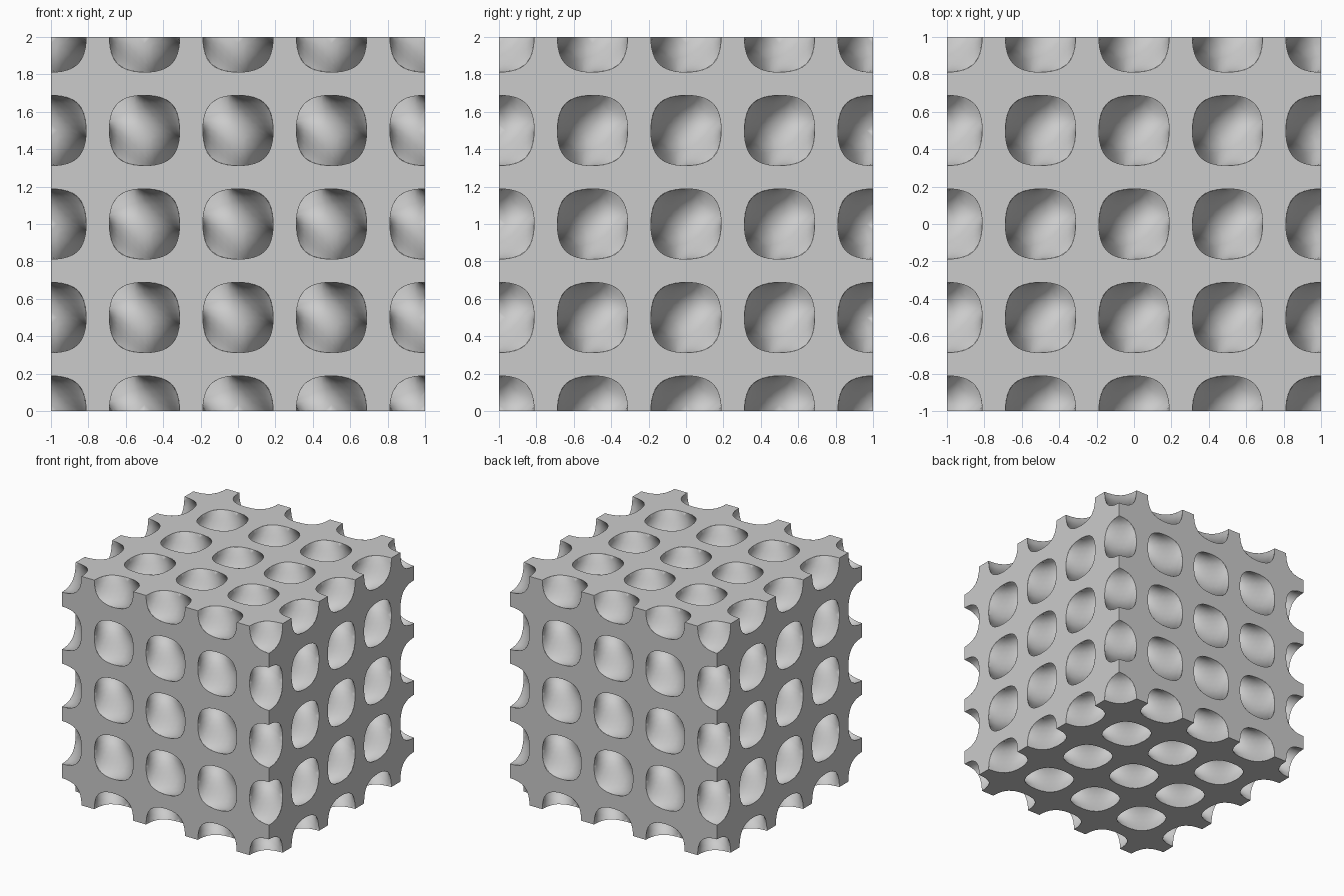
import bpy
import bmesh
from math import cos, sin, pi, radians
from mathutils import Matrix, Vector

HALF = 1.0             # half the edge of the block
PITCH = 0.5            # distance between openings
WAVE = pi / PITCH      # wave number of the periodic labyrinth
OPENING = 0.188        # half width of an opening
LEVEL = cos(WAVE * OPENING)
CELLS = 56             # sampling cells along the block
STEP = 2 * HALF / CELLS
COUNT = CELLS + 4      # samples per axis, with a margin outside the block
ARC = 10               # segments in a quarter opening

start_cube = bpy.data.objects.get("Cube")
if start_cube:
    bpy.data.objects.remove(start_cube, do_unlink=True)

# Plain grey material
grey = bpy.data.materials.new("light grey")
grey.use_nodes = True
colour = (0.6, 0.6, 0.6, 1.0)
grey.diffuse_color = colour
grey.node_tree.nodes["Principled BSDF"].inputs["Base Color"].default_value = colour


def make_object(name, bm):
    bmesh.ops.translate(bm, verts=bm.verts, vec=(0, 0, HALF))
    mesh = bpy.data.meshes.new(name)
    bm.to_mesh(mesh)
    bm.free()
    mesh.materials.append(grey)
    obj = bpy.data.objects.new(name, mesh)
    bpy.context.collection.objects.link(obj)


def snap(p):
    """Move a point onto the diamond labyrinth surface."""
    for _ in range(3):
        cx, cy, cz = (cos(WAVE * v) for v in p)
        sx, sy, sz = (sin(WAVE * v) for v in p)
        value = cx * cy * cz - sx * sy * sz
        slope = -WAVE * Vector((sx * cy * cz + cx * sy * sz,
                                cx * sy * cz + sx * cy * sz,
                                cx * cy * sz + sx * sy * cz))
        target = LEVEL if value > 0 else -LEVEL
        p = p + slope * ((target - value) / max(slope.length_squared, 1))
    return p


# Sample the labyrinth: negative inside the wall, positive in the tunnels
place = [-HALF + (i - 1.5) * STEP for i in range(COUNT)]
co = [cos(WAVE * v) for v in place]
si = [sin(WAVE * v) for v in place]
span = range(COUNT)
field = {(i, j, k): abs(co[i] * co[j] * co[k] - si[i] * si[j] * si[k]) - LEVEL
         for i in span for j in span for k in span}

# Each sampling edge that crosses the surface gives one quad between four cells
crossings = {}
quads = []
units = ((1, 0, 0), (0, 1, 0), (0, 0, 1))
for p, here in field.items():
    for axis in range(3):
        a, b, c = (units[(axis + n) % 3] for n in range(3))
        q = (p[0] + a[0], p[1] + a[1], p[2] + a[2])
        there = field.get(q)
        if there is None or (here < 0) == (there < 0):
            continue
        cells = [tuple(p[n] - u * b[n] - v * c[n] for n in range(3))
                 for u, v in ((0, 0), (1, 0), (1, 1), (0, 1))]
        if min(map(min, cells)) < 0 or max(map(max, cells)) > COUNT - 2:
            continue
        point = Vector([place[n] for n in p])
        point[axis] += STEP * here / (here - there)
        for cell in cells:
            crossings.setdefault(cell, []).append(point)
        quads.append(cells if here < 0 else cells[::-1])

# Tunnel walls, trimmed to the block
bm = bmesh.new()
corner = {cell: bm.verts.new(snap(sum(pts, Vector()) / len(pts)))
          for cell, pts in crossings.items()}
for cells in quads:
    bm.faces.new([corner[cell] for cell in cells]).smooth = True
for unit in units:
    for side in (-1, 1):
        normal = Vector(unit) * side
        bmesh.ops.bisect_plane(bm, geom=bm.verts[:] + bm.edges[:] + bm.faces[:],
                               plane_co=normal * HALF, plane_no=normal,
                               clear_outer=True)
make_object("tunnel_walls", bm)


def rim_radius(u, v, limit):
    """Distance from the centre of an opening to its rim along (u, v)."""
    low, high = 0, limit
    for _ in range(30):
        mid = (low + high) / 2
        if cos(WAVE * mid * u) * cos(WAVE * mid * v) > LEVEL:
            low = mid
        else:
            high = mid
    return low


# Flat face pieces around a quarter opening, as inner and outer points
strip = []
for n in range(ARC + 1):
    u, v = cos(pi / 2 * n / ARC), sin(pi / 2 * n / ARC)
    edge = PITCH / 2 / max(u, v)
    rim = rim_radius(u, v, edge)
    strip.append((Vector((rim * u, rim * v, HALF)), Vector((edge * u, edge * v, HALF))))

# Six outer faces with rows of openings
bm = bmesh.new()
turns = [Matrix.Rotation(radians(90 * n), 3, "X") for n in range(4)]
turns += [Matrix.Rotation(radians(angle), 3, "Y") for angle in (90, -90)]
rows = [n * PITCH for n in range(-2, 3)]
signs = (-1, 1)
for turn in turns:
    for x, y, sx, sy in ((x, y, sx, sy) for x in rows for y in rows
                         for sx in signs for sy in signs):
        if abs(x + sx * PITCH / 2) > HALF or abs(y + sy * PITCH / 2) > HALF:
            continue
        pairs = [[bm.verts.new(turn @ Vector((x + sx * p.x, y + sy * p.y, p.z)))
                  for p in pair] for pair in strip]
        for first, second in zip(pairs, pairs[1:]):
            loop = [first[0], first[1], second[1], second[0]]
            bm.faces.new(loop if sx * sy > 0 else loop[::-1])
bmesh.ops.remove_doubles(bm, verts=bm.verts, dist=0.0005)
make_object("outer_faces", bm)
